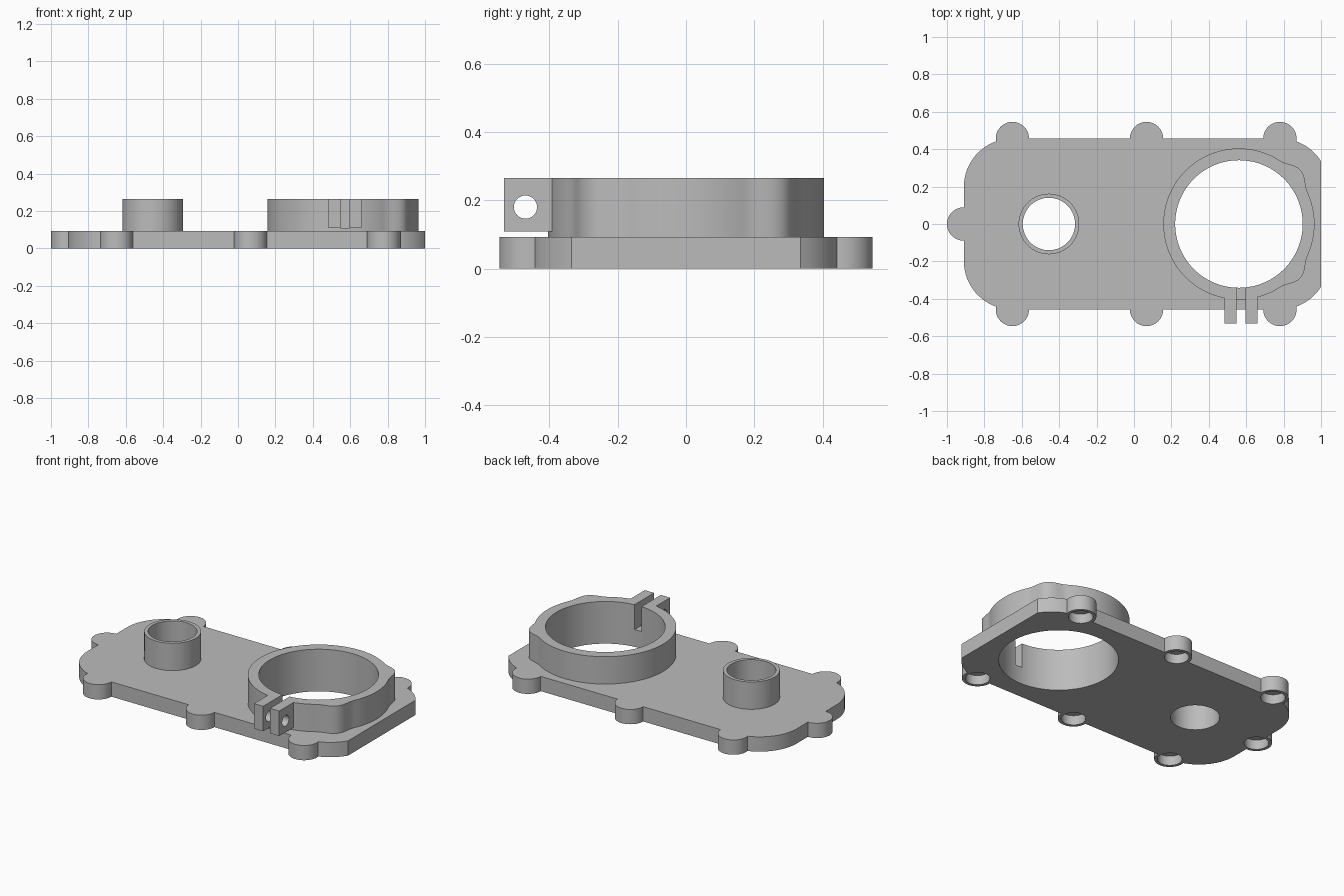
import bpy, bmesh
from math import cos, sin, pi, radians, acos

cube = bpy.data.objects.get("Cube")
if cube:
    bpy.data.objects.remove(cube, do_unlink=True)

grey = bpy.data.materials.new("Plain grey")
grey.use_nodes = True
GREY = (0.5, 0.5, 0.5, 1)
grey.diffuse_color = GREY
grey.node_tree.nodes["Principled BSDF"].inputs["Base Color"].default_value = GREY

PLATE_TOP, TOP, TAB_Z = 0.093, 0.265, 0.108
HUB_X, HUB_R, HUB_BORE = -0.455, 0.162, 0.14
RING_X, RING_R, RING_BORE = 0.561, 0.404, 0.341
CORNER_R, HALF_W = 0.26, 0.457


def arc(cx, cy, r, start, end, steps):
    return [(cx + r * cos(start + (end - start) * i / steps),
             cy + r * sin(start + (end - start) * i / steps)) for i in range(steps + 1)]


def circle(cx, cy, r, steps=64):
    return arc(cx, cy, r, 0, 2 * pi, steps)[:-1]


def prism(name, outline, z0, z1):
    """Extrude a closed counter-clockwise outline from z0 to z1."""
    bm = bmesh.new()
    face = bm.faces.new([bm.verts.new((x, y, z0)) for x, y in outline])
    extruded = bmesh.ops.extrude_face_region(bm, geom=[face])
    verts = [v for v in extruded["geom"] if isinstance(v, bmesh.types.BMVert)]
    bmesh.ops.translate(bm, verts=verts, vec=(0, 0, z1 - z0))
    bmesh.ops.recalc_face_normals(bm, faces=bm.faces)
    mesh = bpy.data.meshes.new(name)
    bm.to_mesh(mesh)
    bm.free()
    mesh.materials.append(grey)
    obj = bpy.data.objects.new(name, mesh)
    bpy.context.collection.objects.link(obj)
    return obj


def box(name, x0, x1, y0, y1, z0, z1):
    return prism(name, [(x0, y0), (x1, y0), (x1, y1), (x0, y1)], z0, z1)


def select(obj):
    bpy.ops.object.select_all(action="DESELECT")
    obj.select_set(True)
    bpy.context.view_layer.objects.active = obj


def combine(obj, tool, operation):
    select(obj)
    mod = obj.modifiers.new("Combine", "BOOLEAN")
    mod.operation, mod.solver, mod.object = operation, "EXACT", tool
    bpy.ops.object.modifier_apply(modifier=mod.name)
    bpy.data.objects.remove(tool, do_unlink=True)


def smooth(obj):
    select(obj)
    bpy.ops.object.shade_smooth_by_angle(angle=radians(25))


# Base plate: large rounded corners, the right-hand ones cut off flat at x = 1
cy = HALF_W - CORNER_R
left_x, right_x = -0.65, 0.78
cut = acos((1 - right_x) / CORNER_R)
outline = (arc(right_x, cy, CORNER_R, cut, pi / 2, 10)
           + arc(left_x, cy, CORNER_R, pi / 2, pi, 20)
           + arc(left_x, -cy, CORNER_R, pi, 1.5 * pi, 20)
           + arc(right_x, -cy, CORNER_R, 1.5 * pi, 2 * pi - cut, 10))
plate = prism("base_plate", outline, 0, PLATE_TOP)

# Screw lobes around the edge, each with a blind hole underneath
lobes = [(x, s * HALF_W) for x in (left_x, 0.067, right_x) for s in (-1, 1)]
lobes.append((-0.911, 0))
for x, y in lobes:
    combine(plate, prism("lobe", circle(x, y, 0.089, 48), 0, PLATE_TOP), "UNION")
for x, y in lobes:
    combine(plate, prism("lobe_hole", circle(x, y, 0.07, 48), -0.1, 0.06), "DIFFERENCE")

# Through bores in the plate
for x, r, n in ((HUB_X, HUB_BORE, 64), (RING_X, RING_BORE, 96)):
    combine(plate, prism("bore", circle(x, 0, r, n), -0.1, 0.3), "DIFFERENCE")
smooth(plate)

# Small hub tube
hub = prism("small_hub", circle(HUB_X, 0, HUB_R), PLATE_TOP, TOP)
combine(hub, prism("hub_bore", circle(HUB_X, 0, HUB_BORE), 0, 0.5), "DIFFERENCE")
smooth(hub)


# Clamp ring with two soft bulges on its right-hand side
def ring_radius(a):
    offset = abs(abs(a) - radians(41)) / radians(16)
    return RING_R + (0.034 * cos(offset * pi / 2) ** 2 if offset < 1 else 0)


angles = [-pi + 2 * pi * i / 160 for i in range(160)]
ring = prism("clamp_ring", [(RING_X + ring_radius(a) * cos(a), ring_radius(a) * sin(a))
                            for a in angles], PLATE_TOP, TOP)

# Clamp tabs, merged into the ring
for x in (0.484, 0.596):
    combine(ring, box("clamp_tab", x, x + 0.064, -0.533, -0.37, TAB_Z, TOP), "UNION")
combine(ring, prism("ring_bore", circle(RING_X, 0, RING_BORE, 96), 0, 0.5), "DIFFERENCE")

# Slit between the tabs and the cross hole for the clamp screw
combine(ring, box("slit", 0.548, 0.596, -0.6, -0.2, TAB_Z, 0.5), "DIFFERENCE")
screw = prism("screw_hole", circle(0, 0, 0.034, 32), -0.2, 0.2)
screw.rotation_euler.y = pi / 2
screw.location = (0.572, -0.47, 0.18)
bpy.context.view_layer.update()
combine(ring, screw, "DIFFERENCE")
smooth(ring)
